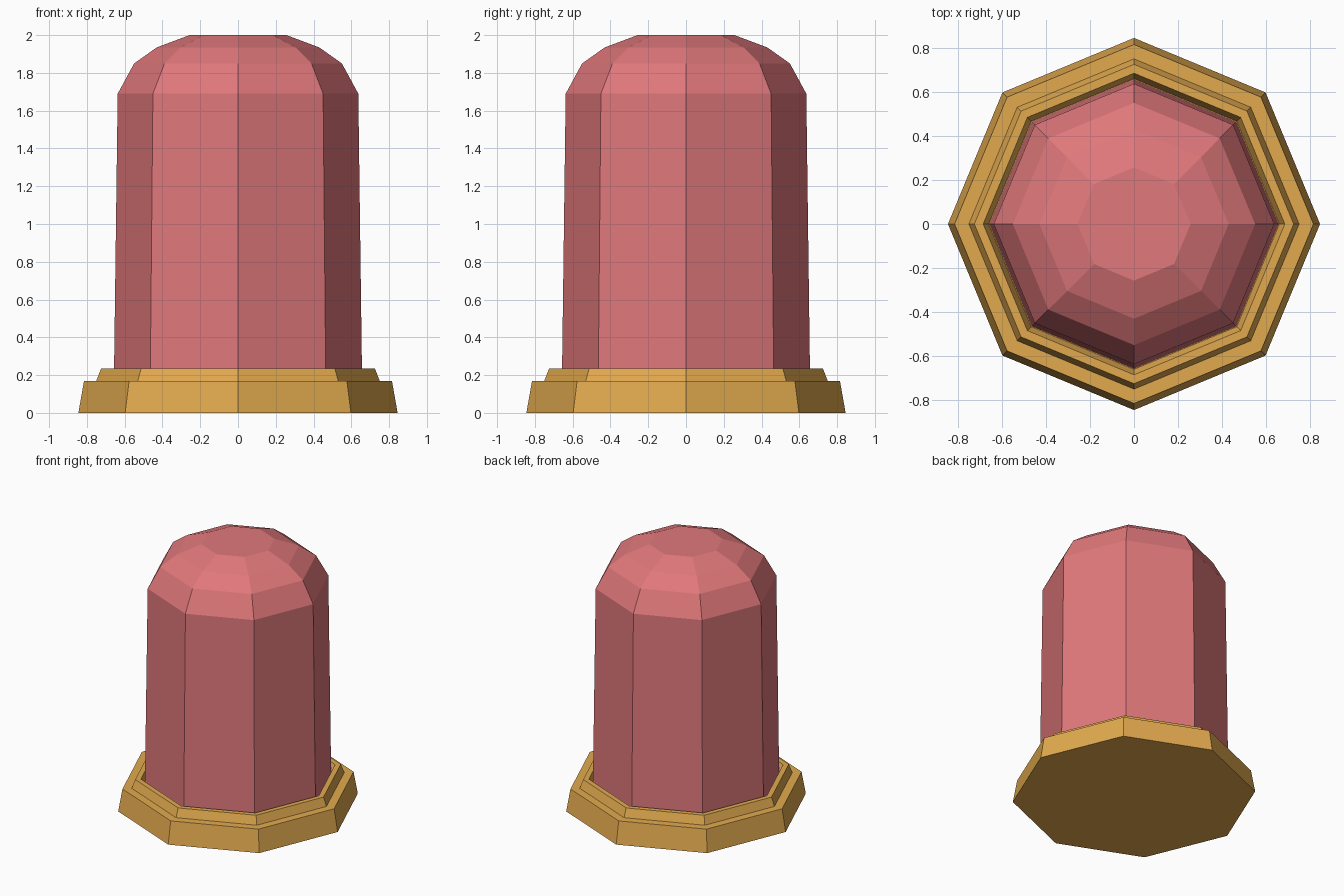
import bpy
import bmesh
from math import cos, sin, pi

SIDES = 8

cube = bpy.data.objects.get("Cube")
if cube:
    bpy.data.objects.remove(cube, do_unlink=True)


def make_material(name, colour):
    mat = bpy.data.materials.new(name)
    mat.use_nodes = True
    mat.diffuse_color = colour
    bsdf = next(n for n in mat.node_tree.nodes if n.type == 'BSDF_PRINCIPLED')
    bsdf.inputs["Base Color"].default_value = colour
    return mat


def turned(name, profile, mat):
    """Revolve a (radius, height) profile into a capped octagonal solid."""
    bm = bmesh.new()
    rings = []
    for r, z in profile:
        rings.append([bm.verts.new((r * cos(2 * pi * i / SIDES),
                                    r * sin(2 * pi * i / SIDES), z))
                      for i in range(SIDES)])
    for low, high in zip(rings, rings[1:]):
        for i in range(SIDES):
            j = (i + 1) % SIDES
            bm.faces.new((low[i], low[j], high[j], high[i]))
    bm.faces.new(rings[0][::-1])
    bm.faces.new(rings[-1])
    bmesh.ops.recalc_face_normals(bm, faces=bm.faces)
    mesh = bpy.data.meshes.new(name)
    bm.to_mesh(mesh)
    bm.free()
    mesh.materials.append(mat)
    obj = bpy.data.objects.new(name, mesh)
    bpy.context.collection.objects.link(obj)
    return obj


gold = make_material("warm gold", (0.76, 0.40, 0.077, 1))
red = make_material("soft red", (0.75, 0.188, 0.198, 1))

# Stepped base with a shallow socket around the body
turned("base", [(0.845, 0), (0.815, 0.17), (0.75, 0.17), (0.725, 0.235),
                (0.685, 0.235), (0.66, 0.17)], gold)

# Tapered body with a faceted dome and flat top
turned("body", [(0.657, 0.165), (0.637, 1.69), (0.55, 1.85),
                (0.43, 1.935), (0.257, 2.0)], red)
